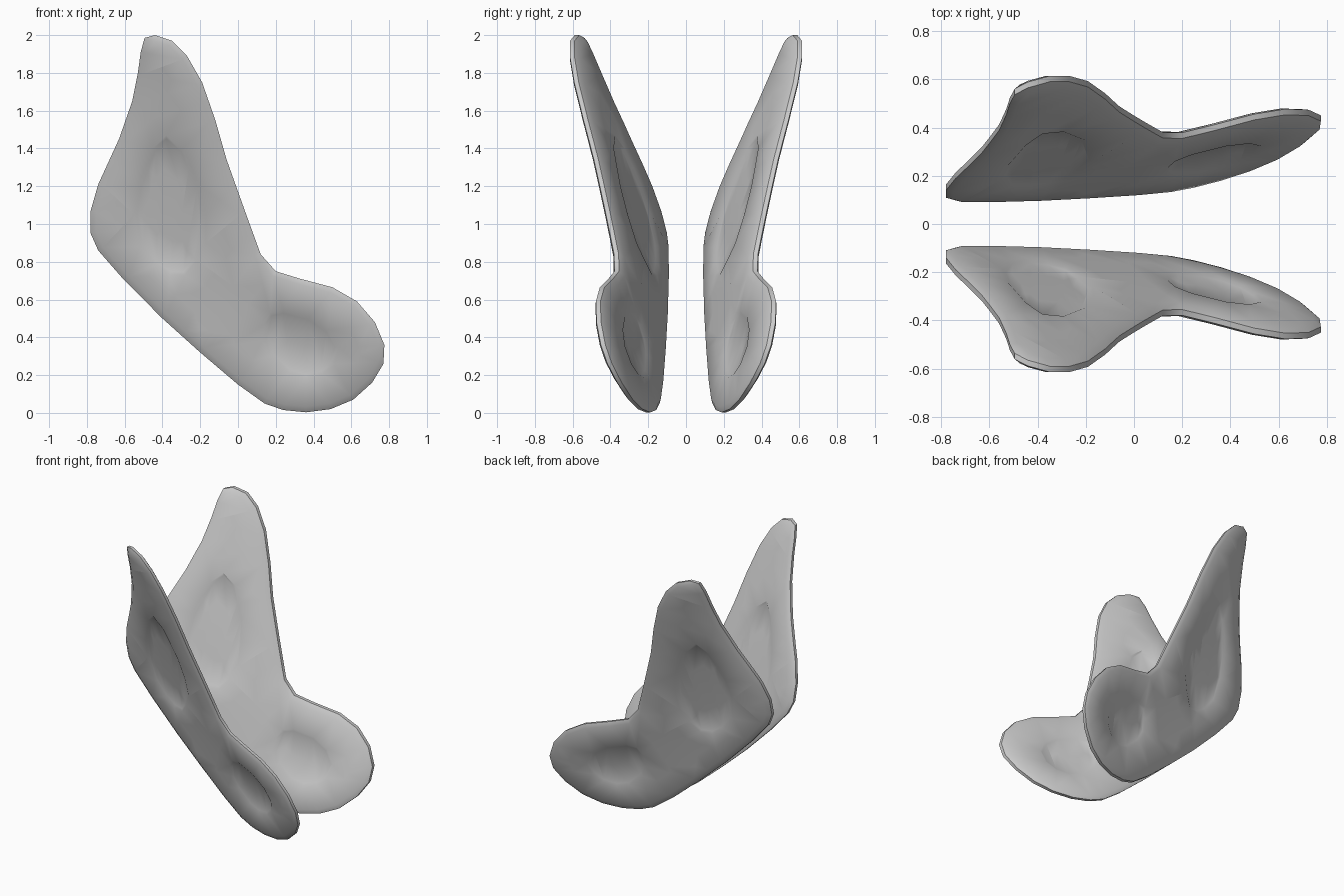
import bpy, bmesh
from mathutils import Vector

if "Cube" in bpy.data.objects:
    bpy.data.objects.remove(bpy.data.objects["Cube"])

# Wing silhouette (x, z), clockwise from the tip
OUTLINE = [(-.44, 2), (-.35, 1.97), (-.27, 1.89), (-.19, 1.75), (-.12, 1.55), (-.06, 1.34),
           (.04, 1.06), (.12, .84), (.20, .75), (.33, .71), (.50, .665), (.63, .59), (.725, .48),
           (.775, .36), (.77, .26), (.71, .16), (.61, .07), (.49, .02), (.36, .003), (.24, .015),
           (.14, .05), (0, .15), (-.2, .32), (-.4, .50), (-.6, .70), (-.74, .86), (-.78, .95), (-.78, 1.07),
           (-.74, 1.21), (-.63, 1.45), (-.56, 1.65), (-.53, 1.8), (-.515, 1.91), (-.495, 1.985)]
# Sunken panels on the upper and lower lobes
UPPER = [(-.38, 1.47), (-.29, 1.40), (-.20, 1.2), (-.17, 1.05), (-.17, .9), (-.22, .81), (-.28, .73),
         (-.36, .73), (-.44, .78), (-.52, .88), (-.55, 1.05), (-.53, 1.2), (-.45, 1.4)]
LOWER = [(.17, .53), (.24, .545), (.38, .51), (.48, .44), (.53, .35), (.51, .26), (.45, .205),
         (.36, .185), (.27, .21), (.17, .3), (.13, .38), (.14, .47)]


def inset(pts, w):
    out = []
    for i, p in enumerate(pts):
        a = (Vector(p) - Vector(pts[i - 1])).normalized()
        b = (Vector(pts[(i + 1) % len(pts)]) - Vector(p)).normalized()
        t = (a + b).normalized()
        out.append((p[0] + t.y * w, p[1] - t.x * w))
    return out


def mid_y(x, z):
    # d = distance from the hinge edge, s = position along it
    d = .667 * (x + .74) + .746 * (z - .86)
    s = .746 * (x + .74) - .667 * (z - .86)
    return .11 + .36 * d + .1 * d * d + .04 * s


def ring(bm, pts, h):
    vs = [bm.verts.new((x, h, z)) for x, z in pts]
    return vs, [bm.edges.new((vs[i - 1], vs[i])) for i in range(len(vs))]


def strip(bm, a, b):
    for i in range(len(a)):
        bm.faces.new((a[i - 1], a[i], b[i], b[i - 1]))


def make_wing(name, side):
    bm = bmesh.new()
    # one flat half: rim bevel, face with two holes, recessed panels (y holds half thickness)
    r0, _ = ring(bm, OUTLINE, .012)
    r1, e1 = ring(bm, inset(OUTLINE, .03), .029)
    fill, strips = list(e1), [(r0, r1)]
    for panel in (UPPER, LOWER):
        p0, pe = ring(bm, panel, .029)
        p1, _ = ring(bm, inset(panel, .018), .019)
        fill += pe
        strips.append((p0, p1))
    bmesh.ops.triangle_fill(bm, edges=fill, use_beauty=True, normal=(0, 1, 0))
    for a, b in strips:
        strip(bm, a, b)
    for _, p1 in strips[1:]:
        bm.faces.new(p1)
    bmesh.ops.triangulate(bm, faces=[f for f in bm.faces if len(f.verts) > 4])
    for _ in range(2):
        long_edges = [e for e in bm.edges if e.calc_length() > .2]
        bmesh.ops.subdivide_edges(bm, edges=long_edges, cuts=1)
        bmesh.ops.triangulate(bm, faces=[f for f in bm.faces if len(f.verts) > 4])
    # second half, joined round the rim
    rim = [e for e in bm.edges if e.is_boundary]
    half = list(bm.verts)
    vmap = bmesh.ops.duplicate(bm, geom=half + bm.edges[:] + bm.faces[:])["vert_map"]
    pairs = [(v, vmap[v]) for v in half]
    for e in rim:
        a, b = e.verts
        bm.faces.new((a, b, vmap[b], vmap[a]))
    for v, w in pairs:
        y, h = mid_y(v.co.x, v.co.z), v.co.y
        v.co.y, w.co.y = side * (y + h), side * (y - h)
    bmesh.ops.recalc_face_normals(bm, faces=bm.faces)
    me = bpy.data.meshes.new(name)
    bm.to_mesh(me)
    bm.free()
    ob = bpy.data.objects.new(name, me)
    bpy.context.collection.objects.link(ob)
    bpy.ops.object.select_all(action='DESELECT')
    ob.select_set(True)
    bpy.context.view_layer.objects.active = ob
    bpy.ops.object.shade_smooth_by_angle(angle=.6)


# Mirrored pair of wings
make_wing("front_wing", -1)
make_wing("back_wing", 1)
